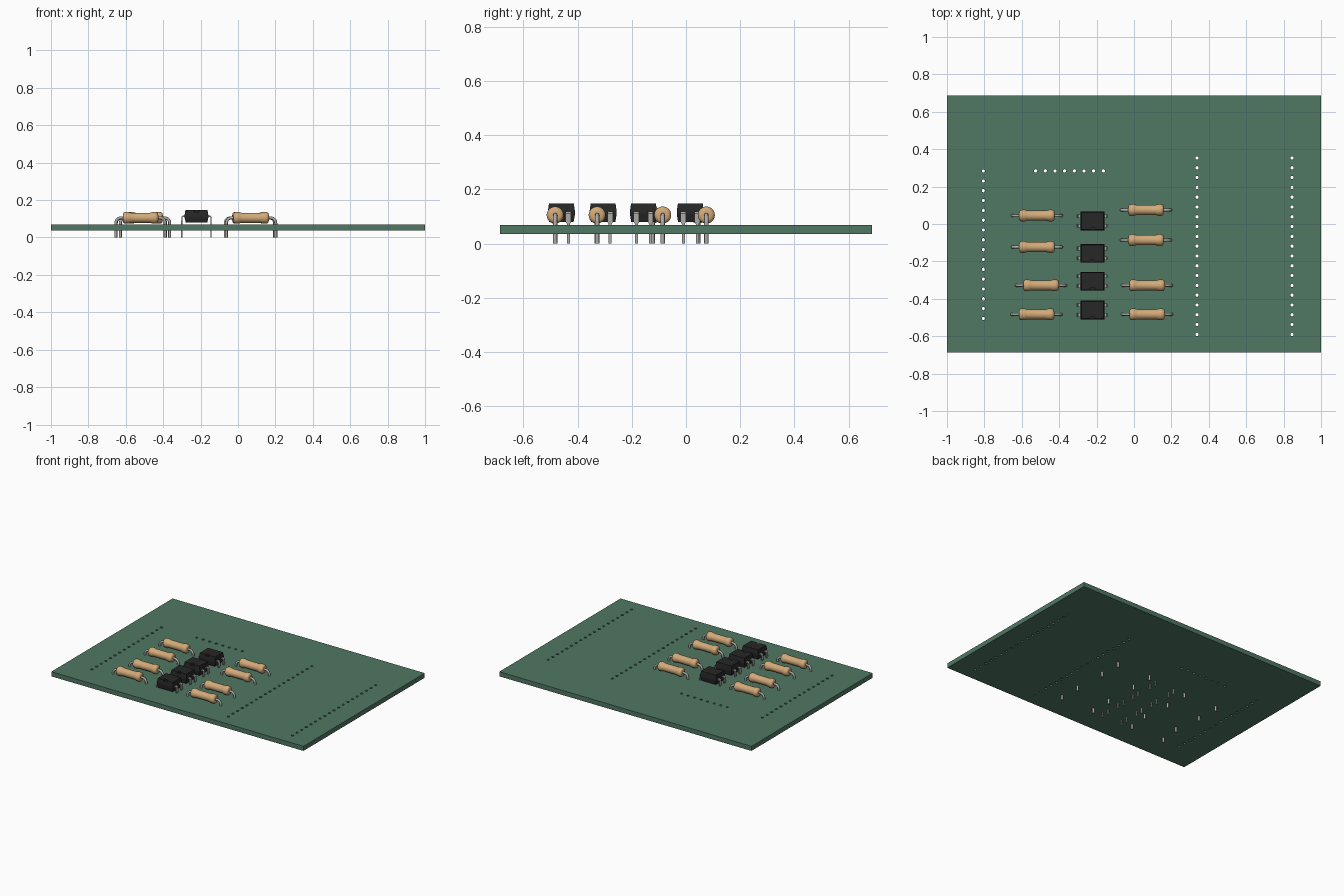
import bpy, bmesh, math
from mathutils import Vector

cube = bpy.data.objects.get("Cube")
if cube:
    bpy.data.objects.remove(cube, do_unlink=True)


def material(name, color, metallic=0.0):
    m = bpy.data.materials.new(name)
    m.use_nodes = True
    m.diffuse_color = (*color, 1)
    bsdf = m.node_tree.nodes["Principled BSDF"]
    bsdf.inputs["Base Color"].default_value = (*color, 1)
    bsdf.inputs["Metallic"].default_value = metallic
    return m


GREEN = material("board_green", (0.08, 0.185, 0.125))
TAN = material("resistor_tan", (0.65, 0.40, 0.19))
BLACK = material("chip_black", (0.02, 0.02, 0.021))
METAL = material("lead_metal", (0.42, 0.41, 0.39))

BOTTOM, TOP = 0.036, 0.069


def add_object(name, data, mat=None, location=(0, 0, 0)):
    ob = bpy.data.objects.new(name, data)
    bpy.context.collection.objects.link(ob)
    ob.location = location
    if mat:
        data.materials.append(mat)
    return ob


def activate(ob):
    bpy.ops.object.select_all(action="DESELECT")
    ob.select_set(True)
    bpy.context.view_layer.objects.active = ob


def mesh_from(bm, name):
    bmesh.ops.recalc_face_normals(bm, faces=bm.faces)
    me = bpy.data.meshes.new(name)
    bm.to_mesh(me)
    bm.free()
    return me


def add_spline(curve, points, cyclic=False):
    sp = curve.splines.new("POLY")
    sp.points.add(len(points) - 1)
    for p, co in zip(sp.points, points):
        p.co = (*co, 1)
    sp.use_cyclic_u = cyclic
    sp.use_smooth = not cyclic


def to_mesh(ob):
    activate(ob)
    bpy.ops.object.convert(target="MESH")
    return bpy.context.object


# Circuit board: flat outline with drilled header rows
def row(start, end, count):
    a, b = Vector(start), Vector(end)
    return [a.lerp(b, i / (count - 1)) for i in range(count)]


holes = (row((-0.805, 0.283), (-0.805, -0.505), 16)
         + row((-0.526, 0.284), (-0.164, 0.284), 8)
         + row((0.337, 0.353), (0.337, -0.59), 19)
         + row((0.845, 0.353), (0.845, -0.59), 19))
outline = bpy.data.curves.new("circuit_board", "CURVE")
outline.dimensions = "2D"
outline.fill_mode = "BOTH"
outline.extrude = (TOP - BOTTOM) / 2
W, D = 1.0, 0.687
add_spline(outline, [(-W, -D, 0), (W, -D, 0), (W, D, 0), (-W, D, 0)], True)
for h in holes:
    ring = [math.tau * i / 12 for i in range(12)]
    add_spline(outline, [(h.x + 0.009 * math.cos(a), h.y + 0.009 * math.sin(a), 0)
                         for a in ring], True)
to_mesh(add_object("circuit_board", outline, GREEN, (0, 0, (TOP + BOTTOM) / 2)))

# Resistor body: lathed profile with swollen ends
AXIS = 0.105
half = [(0.095, 0.012), (0.094, 0.022), (0.089, 0.029), (0.080, 0.0315),
        (0.066, 0.0315), (0.057, 0.0285), (0.050, 0.027)]
profile = [(-x, r) for x, r in half] + [(x, r) for x, r in reversed(half)]
bm = bmesh.new()
verts = [bm.verts.new((x, 0, r)) for x, r in profile]
edges = [bm.edges.new(pair) for pair in zip(verts, verts[1:])]
bmesh.ops.spin(bm, geom=verts + edges, cent=(0, 0, 0), axis=(1, 0, 0),
               angle=math.tau, steps=24)
bmesh.ops.remove_doubles(bm, verts=bm.verts, dist=0.0001)
bmesh.ops.holes_fill(bm, edges=bm.edges, sides=0)
resistor_mesh = mesh_from(bm, "resistor_body")
resistor_mesh.materials.append(TAN)

# Resistor leads: bent wires on both ends
wire = bpy.data.curves.new("resistor_leads", "CURVE")
wire.dimensions = "3D"
wire.bevel_depth = 0.008
wire.bevel_resolution = 2
wire.use_fill_caps = True
REACH, BEND = 0.132, 0.028
for side in (-1, 1):
    arc = [i * math.pi / 12 for i in range(7)]
    path = [(0.088, AXIS)]
    path += [(REACH - BEND + BEND * math.sin(a), AXIS - BEND + BEND * math.cos(a))
             for a in arc]
    path.append((REACH, 0))
    add_spline(wire, [(side * x, 0, z) for x, z in path])
leads = to_mesh(add_object("resistor_leads", wire, METAL))
leads_mesh = leads.data
bpy.data.objects.remove(leads)

spots = [(-0.519, 0.045), (-0.519, -0.123), (-0.497, -0.328), (-0.521, -0.483),
         (0.064, 0.075), (0.064, -0.086), (0.07, -0.328), (0.07, -0.483)]
for i, (x, y) in enumerate(spots, 1):
    body = add_object(f"resistor_body_{i}", resistor_mesh, None, (x, y, AXIS))
    add_object(f"resistor_leads_{i}", leads_mesh, None, (x, y, 0))
    for ob in (body, bpy.data.objects[f"resistor_leads_{i}"]):
        activate(ob)
        if i == 1:
            bpy.ops.object.shade_smooth_by_angle(angle=math.radians(50))

# Chip body: block tapering above and below its middle
bm = bmesh.new()
rings = []
for z, s in ((0.079, 0.9), (0.108, 1.0), (0.118, 1.0), (0.147, 0.92)):
    x, y = 0.064 * s, 0.05 * s
    rings.append([bm.verts.new(c) for c in
                  ((-x, -y, z), (x, -y, z), (x, y, z), (-x, y, z))])
for low, high in zip(rings, rings[1:]):
    for i in range(4):
        j = (i + 1) % 4
        bm.faces.new((low[i], low[j], high[j], high[i]))
bm.faces.new(rings[0])
bm.faces.new(rings[-1])
chip = add_object("chip_body", mesh_from(bm, "chip_body"), BLACK)

# Half-round notch in the chip's front edge
bpy.ops.mesh.primitive_cylinder_add(vertices=16, radius=0.014, depth=0.03,
                                    location=(0, -0.047, 0.152))
cutter = bpy.context.object
cutter.name = "notch_cutter"
cutter.hide_render = True
notch = chip.modifiers.new("notch", "BOOLEAN")
notch.operation = "DIFFERENCE"
notch.object = cutter
activate(chip)
bpy.ops.object.modifier_apply(modifier="notch")
bpy.data.objects.remove(cutter)
chip_mesh = chip.data
bpy.data.objects.remove(chip)

# Chip pins: bent flat strips, wide shoulder and narrow foot
stations = [(0.058, 0.114, 0.010), (0.073, 0.114, 0.010), (0.078, 0.109, 0.010),
            (0.078, 0.080, 0.010), (0.078, 0.072, 0.0055), (0.078, 0.0, 0.0055)]
bm = bmesh.new()
for side in (-1, 1):
    for y in (-0.026, 0.026):
        pairs = [[bm.verts.new((side * x, y + e * w, z)) for e in (-1, 1)]
                 for x, z, w in stations]
        for a, b in zip(pairs, pairs[1:]):
            bm.faces.new((a[0], a[1], b[1], b[0]))
pins = add_object("chip_pins", mesh_from(bm, "chip_pins"), METAL)
solid = pins.modifiers.new("thickness", "SOLIDIFY")
solid.thickness = 0.007
solid.offset = 0
activate(pins)
bpy.ops.object.modifier_apply(modifier="thickness")
pins_mesh = pins.data
bpy.data.objects.remove(pins)

for i, y in enumerate((0.016, -0.157, -0.306, -0.46), 1):
    add_object(f"chip_body_{i}", chip_mesh, None, (-0.222, y, 0))
    add_object(f"chip_pins_{i}", pins_mesh, None, (-0.222, y, 0))
